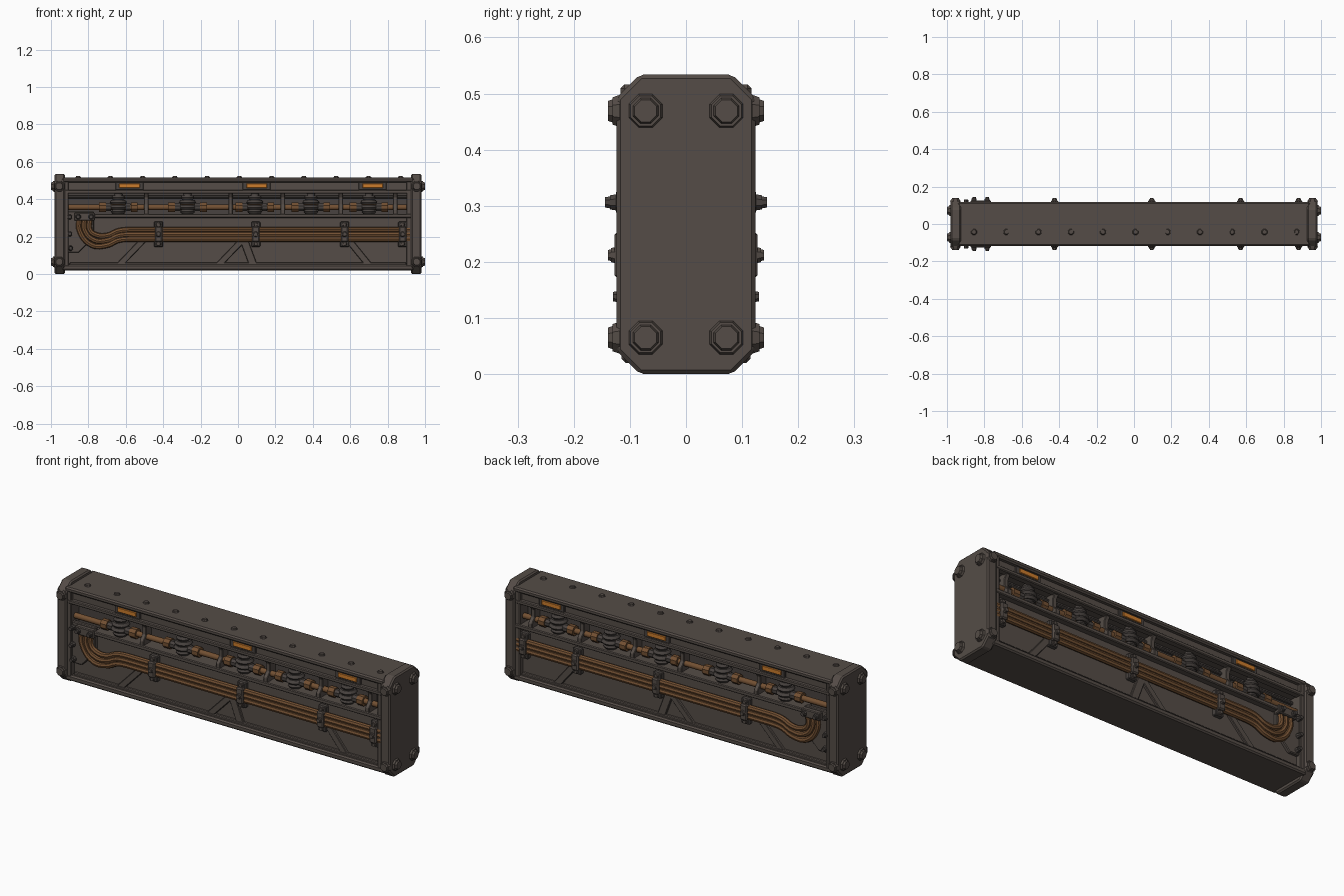
import bpy, bmesh, math
from mathutils import Vector, Matrix

cube = bpy.data.objects.get("Cube")
if cube:
    bpy.data.objects.remove(cube, do_unlink=True)


def material(name, rgb):
    m = bpy.data.materials.new(name)
    m.use_nodes = True
    m.diffuse_color = (*rgb, 1)
    m.node_tree.nodes["Principled BSDF"].inputs["Base Color"].default_value = (*rgb, 1)
    return m


STEEL = material("brown grey steel", (0.09, 0.073, 0.063))
DARK = material("dark steel", (0.065, 0.055, 0.05))
COPPER = material("aged copper", (0.17, 0.08, 0.032))
GLOW = material("orange lamp", (0.6, 0.2, 0.025))


def finish(name, bm, mat, mirror=False, bevel=0, smooth=False):
    """Turn a bmesh into an object; front parts are mirrored to the back."""
    bmesh.ops.recalc_face_normals(bm, faces=bm.faces)
    me = bpy.data.meshes.new(name)
    bm.to_mesh(me)
    bm.free()
    ob = bpy.data.objects.new(name, me)
    bpy.context.collection.objects.link(ob)
    me.materials.append(mat)
    if bevel:
        b = ob.modifiers.new("bevel", "BEVEL")
        b.width, b.segments = bevel, 1
    if mirror:
        ob.modifiers.new("mirror", "MIRROR").use_axis = (False, True, False)
    if smooth:
        shade(ob)
    return ob


def shade(ob):
    bpy.ops.object.select_all(action="DESELECT")
    ob.select_set(True)
    bpy.context.view_layer.objects.active = ob
    bpy.ops.object.shade_smooth_by_angle(angle=math.radians(40))


def add_box(bm, x, y, z):
    """Box spanning three (low, high) ranges."""
    size = [b - a for a, b in (x, y, z)]
    mid = [(a + b) / 2 for a, b in (x, y, z)]
    bmesh.ops.create_cube(bm, size=1, matrix=Matrix.Translation(mid) @ Matrix.Diagonal((*size, 1)))


def add_prism(bm, points, offset):
    """Extrude a polygon along an offset."""
    face = bm.faces.new([bm.verts.new(p) for p in points])
    out = bmesh.ops.extrude_face_region(bm, geom=[face])["geom"]
    bmesh.ops.translate(bm, vec=offset, verts=[v for v in out if isinstance(v, bmesh.types.BMVert)])


def add_cone(bm, pos, axis, r1, r2, h, n=8):
    """Tapered cylinder standing on pos and pointing along axis."""
    axis = Vector(axis)
    m = (Matrix.Translation(Vector(pos) + axis * h / 2) @ axis.to_track_quat("Z", "Y").to_matrix().to_4x4()
         @ Matrix.Rotation(math.pi / n, 4, "Z"))
    bmesh.ops.create_cone(bm, cap_ends=True, segments=n, radius1=r1, radius2=r2, depth=h, matrix=m)


def add_bolt(bm, pos, axis, r, h):
    add_cone(bm, pos, axis, r, r * 0.85, h * 0.6)
    add_cone(bm, Vector(pos) + Vector(axis) * h * 0.6, axis, r * 0.72, r * 0.62, h * 0.4)


def boxes(name, spans, mat=STEEL, mirror=True, bevel=0.004):
    bm = bmesh.new()
    for s in spans:
        add_box(bm, *s)
    return finish(name, bm, mat, mirror, bevel)


FRONT = (0, -1, 0)
LONG = (-0.94, 0.94)

# Hollow-looking beam: core, floor, shelf and roof
boxes("lower_core", [(LONG, (-0.085, 0.085), (0.03, 0.31))], mirror=False)
boxes("upper_core", [(LONG, (-0.045, 0.045), (0.3, 0.46))], DARK, False)
boxes("bottom_plate", [(LONG, (-0.115, 0.115), (0.02, 0.05))], mirror=False, bevel=0.007)
boxes("roof_core", [(LONG, (-0.095, 0.095), (0.435, 0.51))], mirror=False)
boxes("roof_plate", [(LONG, (-0.117, 0.117), (0.49, 0.516))], mirror=False, bevel=0.007)
boxes("roof_lower_lip", [(LONG, (-0.115, -0.08), (0.43, 0.45))])
boxes("shelf", [((-0.77, 0.93), (-0.117, -0.04), (0.3, 0.322))])
boxes("side_posts", [((-0.94, -0.905), (-0.113, -0.04), (0.03, 0.5)),
                     ((0.9, 0.94), (-0.113, -0.04), (0.03, 0.5))])
boxes("inner_rail", [(LONG, (-0.06, -0.04), (0.405, 0.42))], DARK)

# End caps with chamfered corners
bm = bmesh.new()
W, H, C = 0.124, 0.534, 0.042
outline = [(-W + C, 0), (W - C, 0), (W, C), (W, H - C), (W - C, H), (C - W, H), (-W, H - C), (-W, C)]
for s in (-1, 1):
    add_prism(bm, [(s * 0.925, y, z) for y, z in outline], (s * 0.056, 0, 0))
finish("end_caps", bm, STEEL, bevel=0.007)

# Cap bolts on the ends and on the faces
bm = bmesh.new()
for s in (-1, 1):
    for z in (0.065, 0.469):
        add_bolt(bm, (s * 0.976, -0.072, z), (s, 0, 0), 0.034, 0.024)
        add_bolt(bm, (s * 0.955, -0.118, z), FRONT, 0.031, 0.021)
finish("cap_bolts", bm, STEEL, mirror=True)

# Row of rivets along the roof
bm = bmesh.new()
for i in range(11):
    add_bolt(bm, (-0.855 + i * 0.1725, -0.043, 0.513), (0, 0, 1), 0.018, 0.011)
finish("roof_rivets", bm, STEEL)

# Lamps in the roof slot
lamps = (-0.58, 0.1, 0.72)
boxes("lamp_frames", [((x - 0.075, x + 0.075), (-0.104, -0.09), (0.449, 0.492)) for x in lamps], DARK, bevel=0.003)
boxes("lamps", [((x - 0.055, x + 0.055), (-0.11, -0.102), (0.46, 0.484)) for x in lamps], GLOW, bevel=0.002)

# Ribs dividing the upper bays
bm = bmesh.new()
for x in (-0.49, -0.04, 0.24, 0.55, 0.84):
    profile = [(-0.04, 0.315), (-0.113, 0.315), (-0.113, 0.345), (-0.09, 0.37), (-0.09, 0.41), (-0.108, 0.44), (-0.04, 0.44)]
    add_prism(bm, [(x - 0.012, y, z) for y, z in profile], (0.024, 0, 0))
finish("bay_ribs", bm, STEEL, mirror=True, bevel=0.003)

# Upper conduit with collars
insulators = (-0.64, -0.27, 0.09, 0.39, 0.7)
bm = bmesh.new()
add_cone(bm, (-0.92, -0.077, 0.357), (1, 0, 0), 0.015, 0.015, 1.84, 10)
for x in insulators:
    for s in (-1, 1):
        add_cone(bm, (x + s * 0.085 - 0.018, -0.077, 0.357), (1, 0, 0), 0.027, 0.027, 0.036)
finish("upper_conduit", bm, COPPER, mirror=True, smooth=True)

# Ringed insulators
bm = bmesh.new()
for x in insulators:
    for z, r in ((0.322, 0.038), (0.346, 0.048), (0.372, 0.045), (0.397, 0.036)):
        add_cone(bm, (x, -0.072, z), (0, 0, 1), r * 0.8, r, 0.011, 14)
        add_cone(bm, (x, -0.072, z + 0.011), (0, 0, 1), r, r * 0.8, 0.013, 14)
    add_cone(bm, (x, -0.072, 0.42), (0, 0, 1), 0.022, 0.02, 0.016, 14)
    for s in (-1, 1):
        add_cone(bm, (x + s * 0.052 - 0.014, -0.077, 0.357), (1, 0, 0), 0.021, 0.021, 0.028)
finish("insulators", bm, DARK, mirror=True, smooth=True)

# Bundle of three bent pipes
curve = bpy.data.curves.new("pipe_bundle", "CURVE")
curve.dimensions = "3D"
curve.bevel_depth, curve.bevel_resolution, curve.resolution_u = 0.0145, 2, 6
for k in (-1, 0, 1):
    path = [(-0.82 + 0.028 * k, 0.3), (-0.82 + 0.028 * k, 0.235), (-0.77 + 0.012 * k, 0.182 + 0.027 * k),
            (-0.7, 0.18 + 0.026 * k), (-0.64, 0.205 + 0.025 * k), (-0.58, 0.212 + 0.025 * k), (0.92, 0.212 + 0.025 * k)]
    sp = curve.splines.new("BEZIER")
    sp.bezier_points.add(len(path) - 1)
    for p, (x, z) in zip(sp.bezier_points, path):
        p.co = (x, -0.103, z)
        p.handle_left_type = p.handle_right_type = "AUTO"
    sp.bezier_points[-2].handle_right_type = "VECTOR"
pipes = bpy.data.objects.new("pipe_bundle", curve)
bpy.context.collection.objects.link(pipes)
curve.materials.append(COPPER)
bpy.ops.object.select_all(action="DESELECT")
pipes.select_set(True)
bpy.context.view_layer.objects.active = pipes
bpy.ops.object.convert(target="MESH")
pipes.modifiers.new("mirror", "MIRROR").use_axis = (False, True, False)
shade(pipes)

# Junction plate behind the bend, its collar and bolts
bm = bmesh.new()
plate = [(-0.92, 0.115), (-0.85, 0.115), (-0.77, 0.2), (-0.77, 0.335), (-0.92, 0.335)]
add_prism(bm, [(x, -0.08, z) for x, z in plate], (0, -0.022, 0))
add_box(bm, (-0.875, -0.765), (-0.125, -0.09), (0.285, 0.328))
finish("junction_plate", bm, STEEL, mirror=True, bevel=0.004)
bm = bmesh.new()
for x, z in ((-0.9, 0.305), (-0.9, 0.215), (-0.895, 0.138)):
    add_bolt(bm, (x, -0.1, z), FRONT, 0.015, 0.03)
for x in (-0.855, -0.785):
    add_bolt(bm, (x, -0.122, 0.306), FRONT, 0.016, 0.022)
finish("junction_bolts", bm, DARK, mirror=True)

# Clamps over the pipes
clamps = (-0.425, 0.095, 0.57, 0.88)
boxes("clamps", [((x - 0.02, x + 0.02), (-0.127, -0.08), (0.17, 0.255)) for x in clamps], bevel=0.006)
boxes("clamp_feet", [((x - 0.024, x + 0.024), (-0.108, -0.08), (0.145, 0.28)) for x in clamps], DARK)
bm = bmesh.new()
for x in clamps:
    for z in (0.16, 0.265):
        add_bolt(bm, (x, -0.105, z), FRONT, 0.014, 0.014)
    add_bolt(bm, (x, -0.125, 0.212), FRONT, 0.016, 0.014)
finish("clamp_bolts", bm, STEEL, mirror=True)

# Diagonal braces and seams on the lower panel
bm = bmesh.new()
for x, lean in ((-0.66, 0.13), (-0.13, 0.13), (0.06, -0.05), (0.68, -0.11)):
    add_prism(bm, [(x, -0.08, 0.045), (x + 0.045, -0.08, 0.045), (x + lean + 0.045, -0.08, 0.18),
                   (x + lean, -0.08, 0.18)], (0, -0.018, 0))
finish("panel_braces", bm, STEEL, mirror=True, bevel=0.003)
boxes("panel_ledge", [((-0.9, 0.9), (-0.1, -0.08), (0.045, 0.062))])
